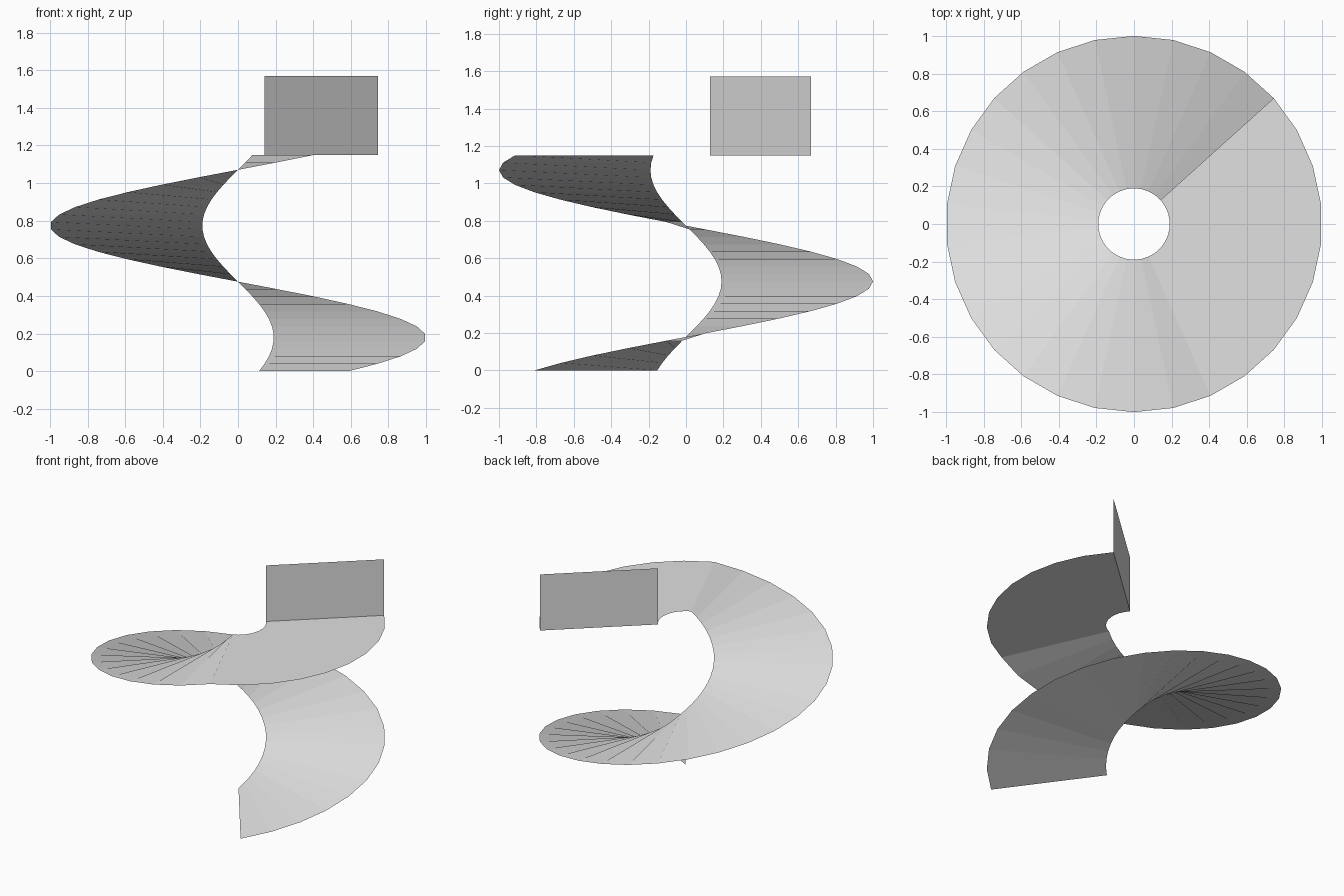
import bpy, math

if "Cube" in bpy.data.objects:
    bpy.data.objects.remove(bpy.data.objects["Cube"])

R_IN, R_OUT = 0.19, 1.0
STEP = math.radians(12)          # 30 steps per full turn
START = math.radians(-54)
RISING, LEVEL = 29, 9            # climbing steps, then flat steps
TOP, WALL_TOP = 1.15, 1.57

grey = bpy.data.materials.new("light grey")
grey.diffuse_color = (0.75, 0.75, 0.75, 1)
grey.use_nodes = True
grey.node_tree.nodes["Principled BSDF"].inputs["Base Color"].default_value = grey.diffuse_color


def radial(angle, z):
    """Inner and outer point of a radial line."""
    return [(r * math.cos(angle), r * math.sin(angle), z) for r in (R_IN, R_OUT)]


def strip(name, rows):
    """Ribbon of quads joining successive point pairs."""
    verts = [p for row in rows for p in row]
    faces = [(2 * i, 2 * i + 1, 2 * i + 3, 2 * i + 2) for i in range(len(rows) - 1)]
    mesh = bpy.data.meshes.new(name)
    mesh.from_pydata(verts, [], faces)
    mesh.materials.append(grey)
    obj = bpy.data.objects.new(name, mesh)
    bpy.context.collection.objects.link(obj)
    return obj


# Spiral ramp
strip("spiral_ramp", [radial(START + i * STEP, TOP * i / RISING)
                      for i in range(RISING + 1)])

# Flat landing at the top of the ramp
strip("landing", [radial(START + i * STEP, TOP)
                  for i in range(RISING, RISING + LEVEL + 1)])

# Upright wall closing the end of the landing
end = START + (RISING + LEVEL) * STEP
strip("end_wall", [radial(end, TOP), radial(end, WALL_TOP)])
